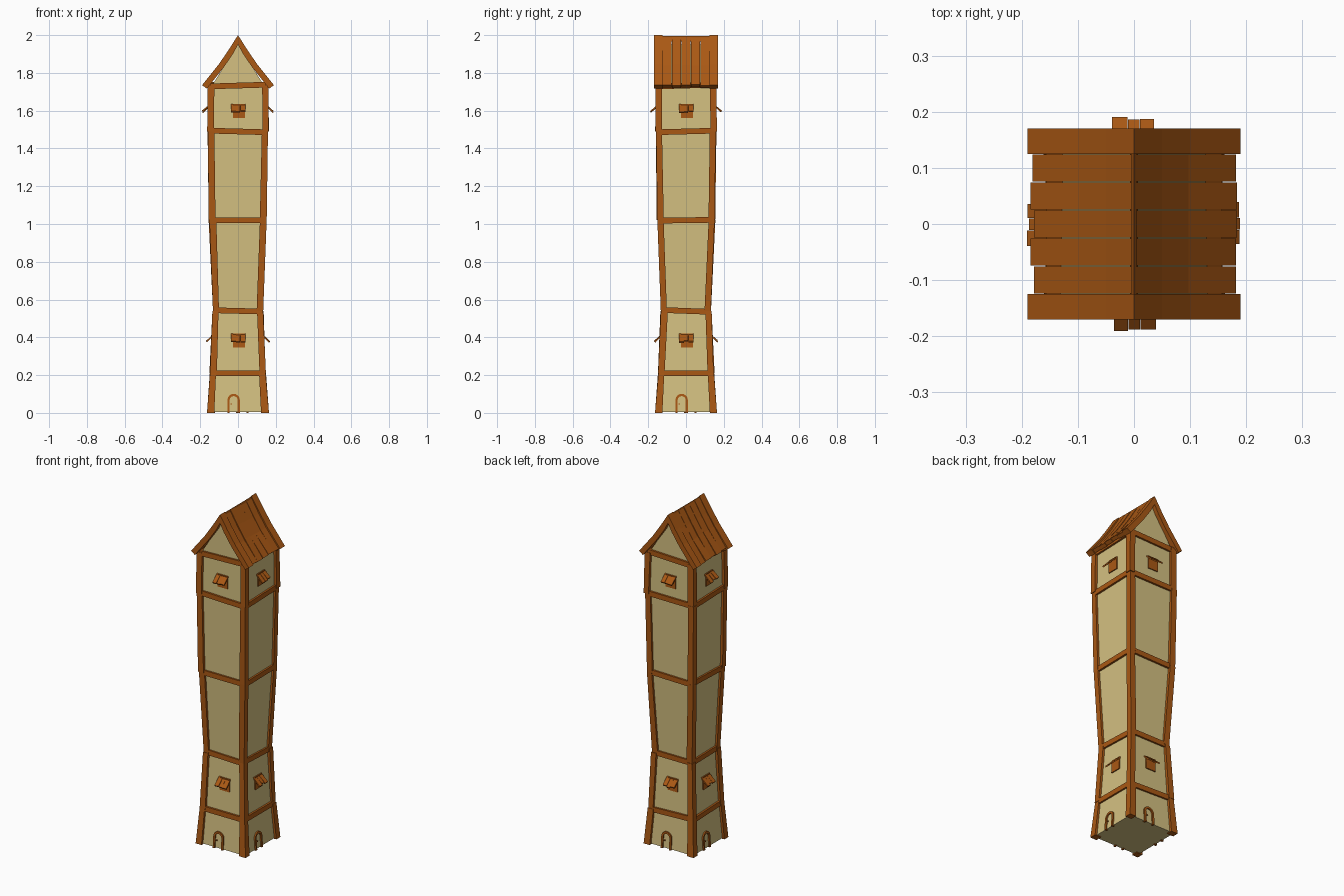
import bpy, bmesh, math, random
from mathutils import Vector, Matrix

if "Cube" in bpy.data.objects:
    bpy.data.objects.remove(bpy.data.objects["Cube"])

random.seed(4)


def material(name, rgb):
    m = bpy.data.materials.new(name)
    m.diffuse_color = (*rgb, 1)
    m.use_nodes = True
    m.node_tree.nodes["Principled BSDF"].inputs["Base Color"].default_value = m.diffuse_color
    return m


PLASTER = material("plaster", (0.66, 0.53, 0.22))
WOOD = material("wood", (0.40, 0.098, 0.007))

# Half width of the timber frame at each floor level
LEVELS = [0, 0.21, 0.54, 1.02, 1.49, 1.735]
HALF = [0.164, 0.149, 0.134, 0.153, 0.161, 0.16]
INSET = 0.014


def jit(a=0.003):
    return random.uniform(-a, a)


def frame(z):
    """Half width of the frame at height z."""
    for i in range(5):
        if z <= LEVELS[i + 1]:
            t = (z - LEVELS[i]) / (LEVELS[i + 1] - LEVELS[i])
            return HALF[i] + t * (HALF[i + 1] - HALF[i])
    return HALF[-1]


def wall_y(z):
    return -(frame(z) - INSET)


def loft(name, rings, mat, turn=0):
    """Bridge matching rings of points, cap the ends, turn in quarter steps about z."""
    bm = bmesh.new()
    rows = [[bm.verts.new(p) for p in ring] for ring in rings]
    n = len(rows[0])
    for a, b in zip(rows, rows[1:]):
        for i in range(n):
            j = (i + 1) % n
            bm.faces.new((a[i], a[j], b[j], b[i]))
    bm.faces.new(rows[0])
    bm.faces.new(rows[-1])
    bmesh.ops.recalc_face_normals(bm, faces=bm.faces)
    bm.transform(Matrix.Rotation(turn * math.pi / 2, 4, 'Z'))
    me = bpy.data.meshes.new(name)
    bm.to_mesh(me)
    bm.free()
    me.materials.append(mat)
    ob = bpy.data.objects.new(name, me)
    bpy.context.collection.objects.link(ob)
    return ob


def rect(x0, x1, y0, y1, z):
    return [(x0, y0, z), (x1, y0, z), (x1, y1, z), (x0, y1, z)]


# Plaster tower body and the gable prism under the roof
loft("tower_walls", [rect(-h + INSET, h - INSET, -h + INSET, h - INSET, max(z, 0.004))
                     for z, h in zip(LEVELS, HALF)], PLASTER)
loft("gable_wall", [[(-0.14, y, 1.73), (0.14, y, 1.73), (0, y, 1.95)]
                    for y in (-0.146, 0.146)], PLASTER)


def post(k):
    """Corner post made of one timber per floor."""
    for i in range(5):
        rings = []
        for n in (i, i + 1):
            o = HALF[n] + (jit(0.003) if 0 < n < 5 else 0)
            w = 0.040 if n == 0 else 0.034
            rings.append(rect(-o, -o + w + jit(), -o, -o + w + jit(), LEVELS[n]))
        loft("corner_post", rings, WOOD, k)


def beam(k, z):
    """Horizontal timber across one face, a little out of level."""
    h = frame(z)
    tilt, t = jit(0.005), 0.015
    rings = []
    for x, s in ((-h + 0.015, -1), (h - 0.015, 1)):
        c = z + s * tilt
        y = -h + 0.003
        rings.append([(x, y, c - t), (x, y + 0.03, c - t),
                      (x, y + 0.03, c + t), (x, y, c + t)])
    loft("cross_beam", rings, WOOD, k)


def window(k, z):
    """Small shuttered window with a sloping plank awning."""
    rings = []
    for c in (z - 0.035, z + 0.04):
        y = wall_y(c)
        rings.append(rect(-0.027, 0.037, y - 0.006, y + 0.01, c))
    loft("window_shutter", rings, WOOD, k)
    yt = wall_y(z + 0.04) + 0.004
    x = -0.036
    for w in (0.026, 0.022, 0.028):
        out, drop = 0.046 + jit(), 0.042 + jit(0.004)
        sec = [(yt, z + 0.044), (yt - out, z + 0.044 - drop),
               (yt - out + 0.004, z + 0.037 - drop), (yt, z + 0.035)]
        loft("window_awning", [[(px, y, zz) for y, zz in sec]
                               for px in (x, x + w - 0.001)], WOOD, k)
        x += w


def door(k):
    """Arched door frame swept along its path, with a small knob."""
    cx, spring = -0.023, 0.068
    path = [(-1, 0, 0.0)] + [(-math.cos(a), math.sin(a), spring) for a in
                             (math.pi * i / 8 for i in range(9))] + [(1, 0, 0.0)]
    rings = []
    for dx, dz, base in path:
        ring = []
        for r, d in ((0.021, 0.008), (0.033, 0.008), (0.033, -0.008), (0.021, -0.008)):
            z = base + r * dz
            ring.append((cx + r * dx, wall_y(z) - d, z))
        rings.append(ring)
    loft("door_frame", rings, WOOD, k)
    y = wall_y(0.047)
    loft("door_knob", [rect(cx - 0.016, cx - 0.010, y - 0.007, y + 0.003, z)
                       for z in (0.044, 0.050)], WOOD, k)


for k in range(4):
    post(k)
    for z in (0.21, 0.54, 1.02, 1.49, 1.733):
        beam(k, z)
    window(k, 0.38)
    window(k, 1.595)
    door(k)


def roof_board(name, side, y0, y1, outer, thick):
    """Board following the roof slope from ridge to eave."""
    rings = []
    for i, (x, z) in enumerate(outer):
        xi, zi = (x, z - thick * 1.6) if i == 0 else (x - 0.81 * thick, z - 0.58 * thick)
        rings.append([(side * x, y0, z), (side * x, y1, z),
                      (side * xi, y1, zi), (side * xi, y0, zi)])
    loft(name, rings, WOOD)


# Roof: heavy gable boards at both ends, uneven planks between
for side in (-1, 1):
    for y0, y1 in ((-0.17, -0.125), (0.125, 0.17)):
        roof_board("gable_board", side, y0, y1,
                   [(0, 2.0), (0.05, 1.921), (0.1, 1.848), (0.19, 1.735)], 0.031)
    for i in range(5):
        y = -0.125 + 0.05 * i
        d = jit(0.004)
        roof_board("roof_plank", side, y + 0.001, y + 0.049,
                   [(0.004, 1.988 + d), (0.05, 1.912 + d), (0.097, 1.842 + d),
                    (0.181 + jit(0.004), 1.735 + jit(0.004))], 0.022)
# Narrow cap along the ridge
loft("ridge_cap", [[(-0.007, y, 1.965), (0.007, y, 1.965), (0, y, 1.996)]
                   for y in (-0.126, 0.126)], WOOD)
